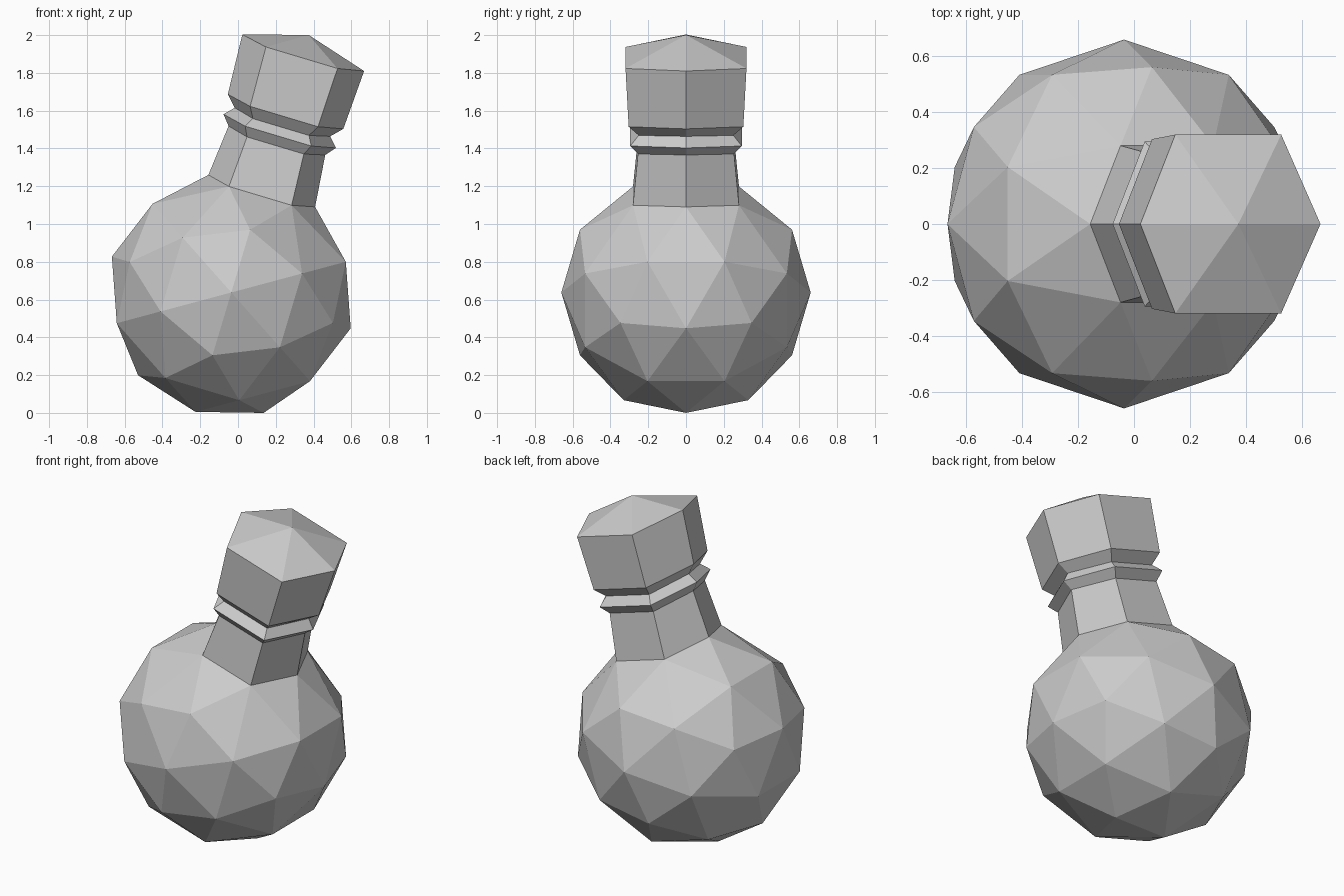
import bpy, bmesh, math
from mathutils import Matrix

if "Cube" in bpy.data.objects:
    bpy.data.objects.remove(bpy.data.objects["Cube"])

R = 0.66                        # flask bulb radius
TILT = math.radians(16.7)       # lean of the whole bottle toward +x
HALF_EDGE = math.atan(2) / 2    # half the angle between icosahedron corners

bm = bmesh.new()

# Bulb: low-poly ball turned so an edge midpoint (six faces around it) is on top
bmesh.ops.create_icosphere(bm, subdivisions=2, radius=R)
bmesh.ops.rotate(bm, verts=bm.verts, matrix=Matrix.Rotation(-HALF_EDGE, 3, 'Y'))
bm.verts.ensure_lookup_table()
top = max(bm.verts, key=lambda v: v.co.z)
cap = list(top.link_faces)
rim_height = R * math.cos(HALF_EDGE)


def cap_verts():
    return {v for f in cap for v in f.verts}


def reshape(scale, lift):
    for v in cap_verts():
        v.co.x *= scale
        v.co.y *= scale
        v.co.z += lift


# Neck, collar ring, groove and stopper: extrude the six-sided cap upward
# (width relative to the bulb's cap, height of the hexagon's end corners)
width, height = 0.85, rim_height
reshape(width, 0)
for w, h in [(0.77, 0.84), (0.895, 0.892), (0.76, 0.942),
             (0.92, 1.0), (0.97, 1.325)]:
    out = bmesh.ops.extrude_face_region(bm, geom=cap)
    cap = [g for g in out["geom"] if isinstance(g, bmesh.types.BMFace)]
    reshape(w / width, h - height)
    width, height = w, h

bmesh.ops.recalc_face_normals(bm, faces=bm.faces)

# Lean the bottle and stand it on the ground
bmesh.ops.rotate(bm, verts=bm.verts, matrix=Matrix.Rotation(TILT, 3, 'Y'))
low = min(v.co.z for v in bm.verts)
mid = (min(v.co.x for v in bm.verts) + max(v.co.x for v in bm.verts)) / 2
bmesh.ops.translate(bm, verts=bm.verts, vec=(-mid, 0, -low))

mesh = bpy.data.meshes.new("bottle")
bm.to_mesh(mesh)
bm.free()
bpy.context.collection.objects.link(bpy.data.objects.new("bottle", mesh))
